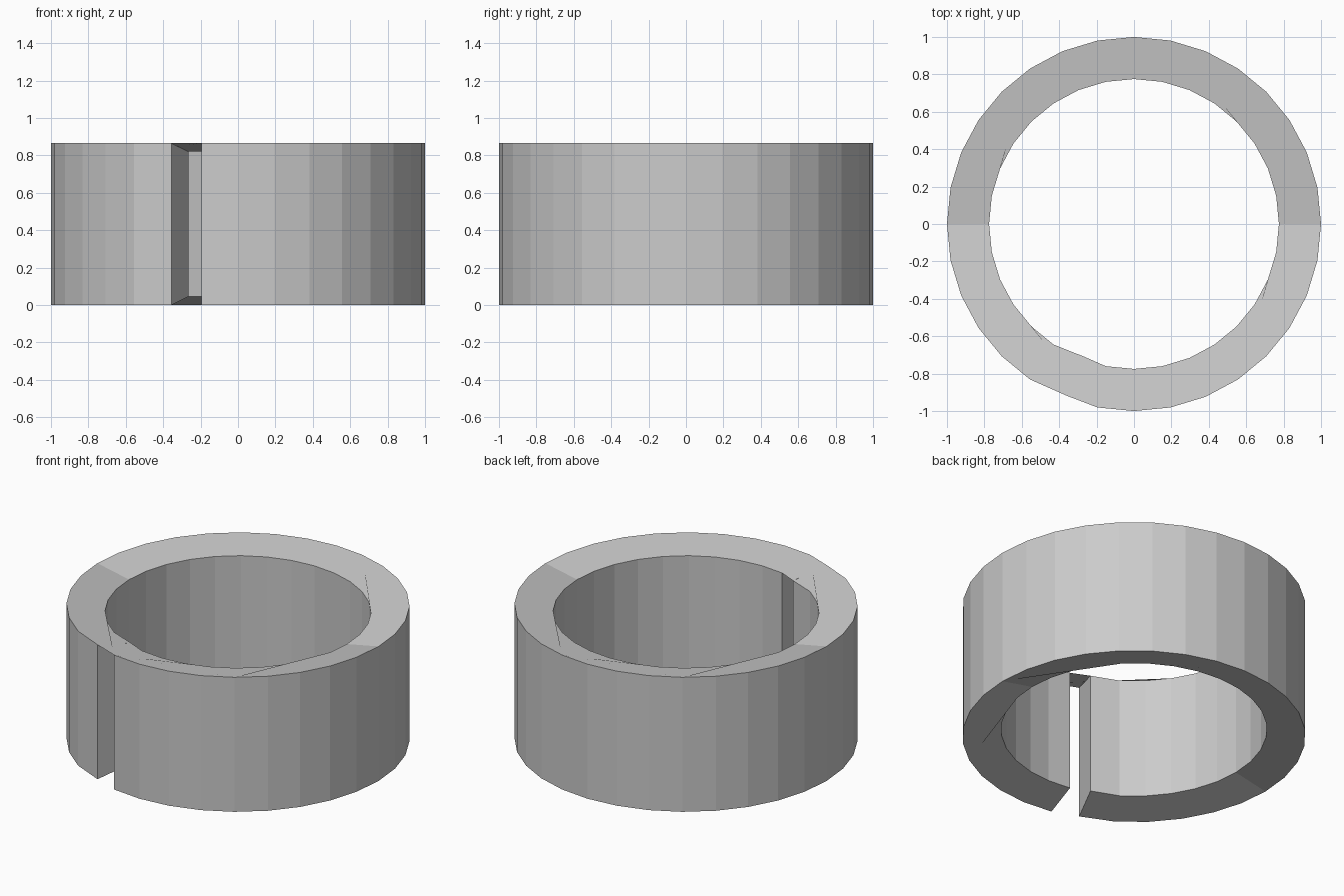
import bpy, bmesh, math

if "Cube" in bpy.data.objects:
    bpy.data.objects.remove(bpy.data.objects["Cube"])

SIDES, H, R_OUT, R_IN, DIP = 32, 0.865, 1.0, 0.775, 0.045
SLOT = 22  # the slot lies between column 22 and column 23

bm = bmesh.new()
columns = []
for i in range(SIDES):
    a = 2 * math.pi * i / SIDES
    c, s = math.cos(a), math.sin(a)
    po, pi_ = (R_OUT * c, R_OUT * s), (R_IN * c, R_IN * s)
    if i == SLOT:  # slot edge sits slightly off the regular spacing
        po, pi_ = (-0.355, -0.92), (-0.265, -0.71)
    columns.append({
        "ob": bm.verts.new((*po, 0)),
        "ot": bm.verts.new((*po, H)),
        "ib": bm.verts.new((*pi_, DIP)),
        "it": bm.verts.new((*pi_, H - DIP)),
    })


def col(i):
    return columns[i % SIDES]


# Outer and inner walls, left open at the slot
for i in range(SIDES):
    if i == SLOT:
        continue
    p, q = col(i), col(i + 1)
    bm.faces.new((p["ob"], q["ob"], q["ot"], p["ot"]))
    bm.faces.new((p["ib"], p["it"], q["it"], q["ib"]))

# Slot side walls
p, q = col(SLOT), col(SLOT + 1)
bm.faces.new((p["ob"], p["ot"], p["it"], p["ib"]))
bm.faces.new((q["ob"], q["ib"], q["it"], q["ot"]))


def cap(start, end, outer, inner, up):
    arc = range(start, end + 1)
    loop = [col(i)[outer] for i in arc] + [col(i)[inner] for i in reversed(arc)]
    bm.faces.new(loop if up else loop[::-1])


# Dished rims: the top bridges the slot, the bottom is open there
for start, end in ((0, 16), (16, 32)):
    cap(start, end, "ot", "it", True)
for start, end in ((0, 16), (16, SLOT), (SLOT + 1, 32)):
    cap(start, end, "ob", "ib", False)

mesh = bpy.data.meshes.new("slotted_ring")
bm.to_mesh(mesh)
bm.free()
ring = bpy.data.objects.new("slotted_ring", mesh)
bpy.context.collection.objects.link(ring)
